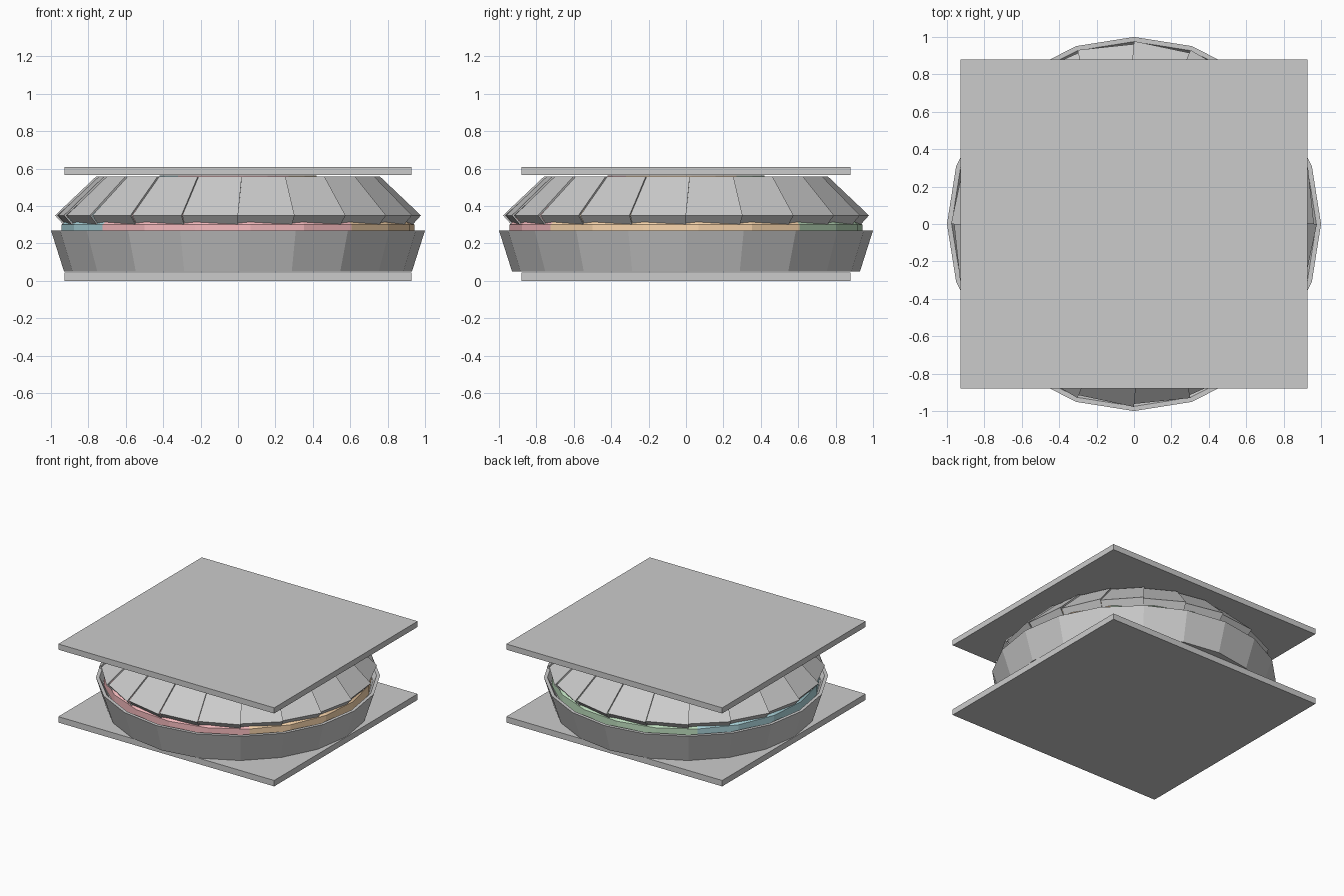
import bpy
from math import sin, cos, radians

if "Cube" in bpy.data.objects:
    bpy.data.objects.remove(bpy.data.objects["Cube"])

N = 20
STEP = 360 / N


def make(name, verts, faces, color=None):
    me = bpy.data.meshes.new(name)
    me.from_pydata(verts, [], faces)
    me.update()
    ob = bpy.data.objects.new(name, me)
    bpy.context.collection.objects.link(ob)
    if color:
        mat = bpy.data.materials.new(name + "_colour")
        mat.diffuse_color = (*color, 1)
        mat.use_nodes = True
        mat.node_tree.nodes["Principled BSDF"].inputs["Base Color"].default_value = mat.diffuse_color
        me.materials.append(mat)
    return ob


def pt(r, deg, z):
    return (r * cos(radians(deg)), r * sin(radians(deg)), z)


def lathe(name, profile, start, segs, color=None):
    """Sweep an (r, z) profile, listed bottom to top, in 18 degree facets."""
    m = len(profile)
    verts = [pt(r, start + STEP * i, z) for i in range(segs + 1) for r, z in profile]
    faces = [(i * m + j, (i + 1) * m + j, (i + 1) * m + j + 1, i * m + j + 1)
             for i in range(segs) for j in range(m - 1)]
    return make(name, verts, faces, color)


def slab(name, z0, z1):
    bpy.ops.mesh.primitive_cube_add(size=1, location=(0, 0, (z0 + z1) / 2))
    ob = bpy.context.object
    ob.name = name
    ob.scale = (1.854, 1.76, z1 - z0)


# square boards below and above
slab("bottom_board", 0, 0.046)
slab("top_board", 0.566, 0.61)

# flared dish with a thin rim
lathe("dish", [(0.001, 0.05), (0.93, 0.05), (1.0, 0.27), (0.975, 0.27),
               (0.95, 0.23), (0.001, 0.23)], 0, N)

# four coloured quarters inside
dome = [(0.945, 0.231), (0.945, 0.30), (0.88, 0.36), (0.70, 0.535),
        (0.42, 0.545), (0.42, 0.563), (0.001, 0.563)]
quarters = [("red_quarter", (0.93, 0.50, 0.52)), ("orange_quarter", (0.96, 0.68, 0.42)),
            ("green_quarter", (0.52, 0.74, 0.52)), ("teal_quarter", (0.42, 0.68, 0.73))]
for k, (name, col) in enumerate(quarters):
    lathe(name, dome, -140 + 90 * k, N // 4, col)

# ring of overlapping bent plates, each one raised at its trailing end
outer = [(0.925, 0.285, 0), (0.978, 0.35, 0), (0.76, 0.557, 1.5), (0.43, 0.557, 1.5)]
for i in range(N):
    a = i * STEP
    verts = []
    for inner in (0, 0.012):
        for deg, drop in ((a, 0.016), (a + STEP, 0)):
            for j, (r, z, twist) in enumerate(outer):
                dz = (0.006 if j == 0 and not drop else 0) - (inner if j > 1 else 0)
                verts.append(pt(r - drop - inner, deg + twist, z + dz))
    faces = []
    for j in range(3):
        faces += [(j, j + 4, j + 5, j + 1), (j + 8, j + 9, j + 13, j + 12),
                  (j, j + 1, j + 9, j + 8), (j + 4, j + 12, j + 13, j + 5)]
    faces += [(0, 8, 12, 4), (3, 7, 15, 11)]
    make(f"cover_plate_{i + 1}", verts, faces)
